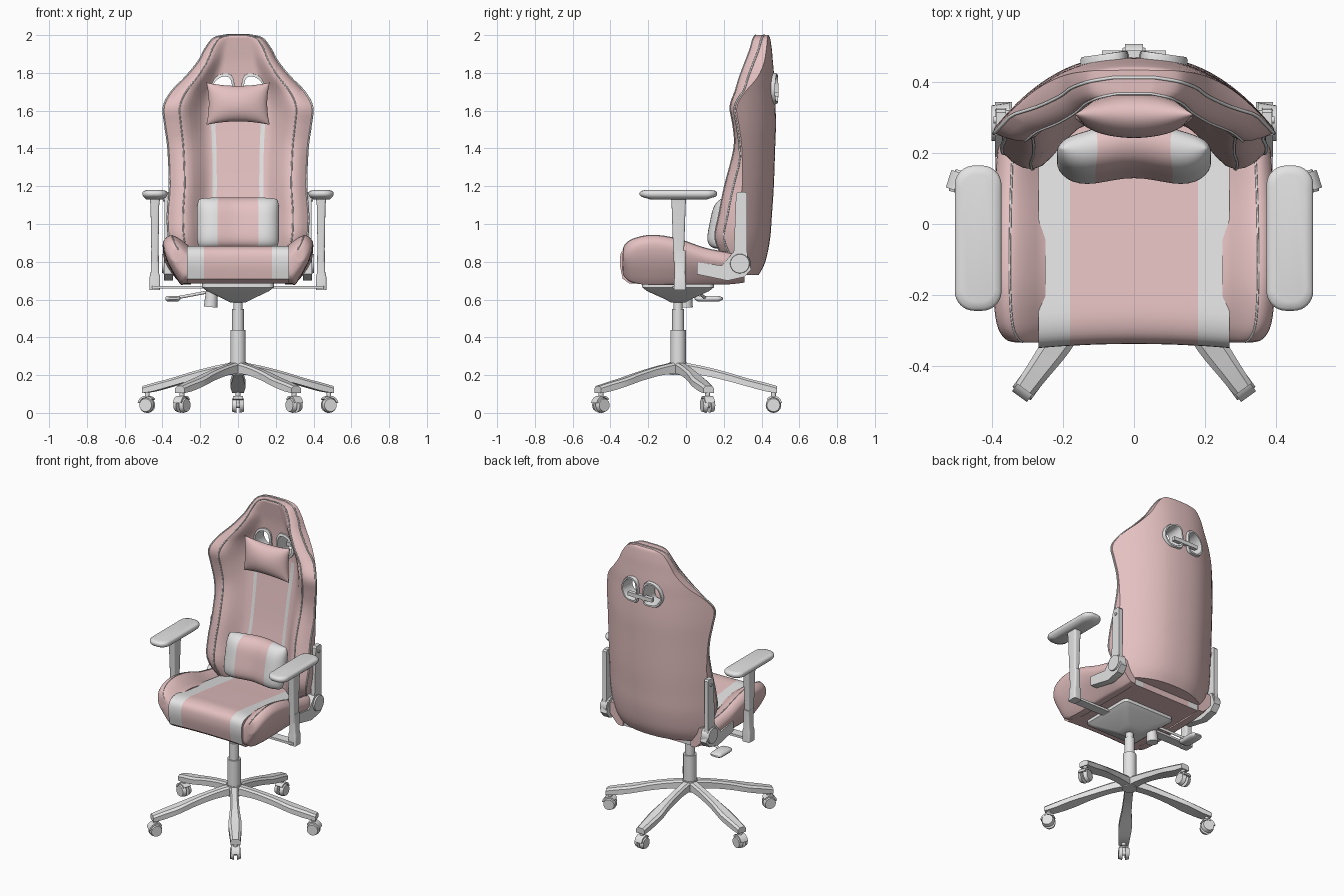
import bpy, bmesh, math
from math import sin, cos, pi, radians
from mathutils import Vector, Matrix

if "Cube" in bpy.data.objects:
    bpy.data.objects.remove(bpy.data.objects["Cube"])

def material(name, rgb):
    m = bpy.data.materials.new(name)
    m.diffuse_color = (*rgb, 1)
    m.use_nodes = True
    m.node_tree.nodes["Principled BSDF"].inputs["Base Color"].default_value = m.diffuse_color
    return m

PINK = material("pink_leather", (0.78, 0.53, 0.53))
GREY = material("light_grey", (0.77, 0.77, 0.77))

def finish(me, angle=35, rule=None):
    bm = bmesh.new()
    bm.from_mesh(me)
    bmesh.ops.recalc_face_normals(bm, faces=bm.faces)
    for f in bm.faces:
        f.smooth = True
        if rule:
            f.material_index = rule(f.calc_center_median(), f.normal)
    for e in bm.edges:
        e.smooth = e.calc_face_angle(0) < radians(angle)
    bm.to_mesh(me)
    bm.free()

def build(name, verts, faces, mats, rule=None, angle=35):
    me = bpy.data.meshes.new(name)
    me.from_pydata([tuple(v) for v in verts], [], faces)
    for m in mats:
        me.materials.append(m)
    finish(me, angle, rule)
    ob = bpy.data.objects.new(name, me)
    bpy.context.collection.objects.link(ob)
    return ob

def loft(name, rings, mats, rule=None, angle=35, closed=False):
    n, k = len(rings[0]), len(rings)
    verts = [p for r in rings for p in r]
    faces = [(i * n + j, i * n + (j + 1) % n, (i + 1) % k * n + (j + 1) % n, (i + 1) % k * n + j)
             for i in range(k if closed else k - 1) for j in range(n)]
    if not closed:
        faces += [tuple(range(n)), tuple(range((k - 1) * n, k * n))]
    return build(name, verts, faces, mats, rule, angle)

def smooth(rows, sub=4, loop=False):
    """Catmull-Rom through rows of numbers."""
    out, n = [], len(rows)
    for i in range(n if loop else n - 1):
        g = lambda j: rows[j % n] if loop else rows[max(0, min(n - 1, j))]
        a, b, c, d = g(i - 1), g(i), g(i + 1), g(i + 2)
        for s in range(sub):
            t = s / sub
            out.append([0.5 * (2 * q + (r - p) * t + (2 * p - 5 * q + 4 * r - u) * t * t
                               + (3 * q - p - 3 * r + u) * t ** 3) for p, q, r, u in zip(a, b, c, d)])
    return out if loop else out + [list(rows[-1])]

def rod(name, a, b, ra, rb=None, n=24):
    a, b = Vector(a), Vector(b)
    q = (b - a).to_track_quat('Z', 'Y')
    ring = lambda c, r: [c + q @ Vector((r * cos(2 * pi * i / n), r * sin(2 * pi * i / n), 0)) for i in range(n)]
    return loft(name, [ring(a, ra), ring(b, ra if rb is None else rb)], [GREY])

def rrect(cx, cy, z, hx, hy, r, n=5):
    return [(cx + sx * (hx - r) + r * cos(a0 + pi / 2 * i / n), cy + sy * (hy - r) + r * sin(a0 + pi / 2 * i / n), z)
            for sx, sy, a0 in ((1, 1, 0), (-1, 1, pi / 2), (-1, -1, pi), (1, -1, 1.5 * pi)) for i in range(n + 1)]

def piping(name, pts, r=0.005):
    cu = bpy.data.curves.new(name, 'CURVE')
    cu.dimensions, cu.bevel_depth, cu.bevel_resolution = '3D', r, 1
    sp = cu.splines.new('POLY')
    sp.points.add(len(pts) - 1)
    for p, c in zip(sp.points, pts):
        p.co = (*c, 1)
    cu.materials.append(GREY)
    bpy.context.collection.objects.link(bpy.data.objects.new(name, cu))

Y0 = -0.042   # column position

# --- star base with casters
for i in range(5):
    a = radians(90 + 72 * i)
    M = Matrix.Translation((0, Y0, 0)) @ Matrix.Rotation(a, 4, 'Z')
    rows = smooth([(0, .028, .272, .21), (.12, .026, .25, .2), (.25, .03, .218, .172),
                   (.36, .04, .185, .142), (.46, .034, .16, .115), (.525, .03, .142, .105)], 3)
    rings = [[M @ Vector(p) for p in ((r, -w, b), (r, w, b), (r, w, t - .012), (r, w * .6, t),
                                      (r, -w * .6, t), (r, -w, t - .012))] for r, w, t, b in rows]
    loft("base_leg", rings, [GREY])
    P = lambda x, y, z: M @ Vector((x, y, z))
    rod("caster_stem", P(.505, 0, .05), P(.505, 0, .13), .013)
    rod("caster_axle", P(.505, -.02, .042), P(.505, .02, .042), .015)
    for s in (-1, 1):
        rod("caster_wheel", P(.505, s * .009, .041), P(.505, s * .032, .041), .041, .034)
    loft("caster_hood", [[P(.505 + r * cos(t), y, .045 + r * sin(t)) for r, ts in ((.046, range(7)), (.036, range(6, -1, -1)))
                          for t in [radians(10 + 22 * k) for k in ts]] for y in (-.026, .026)], [GREY])

# --- gas column and tilt mechanism
for z0, z1, r in ((.2, .27, .045), (.24, .44, .041), (.44, .55, .031), (.55, .62, .024)):
    rod("gas_column", (0, Y0, z0), (0, Y0, z1), r)
loft("mechanism_pan", [rrect(0, Y0, z, hx, hy, r) for z, hx, hy, r in
     ((.585, .04, .04, .02), (.6, .07, .065, .02), (.645, .165, .165, .03), (.665, .19, .19, .03), (.685, .19, .19, .03))], [GREY])
rod("tension_knob", (-.145, .0, .56), (-.135, .0, .68), .036, .03)
rod("tilt_lever", (-.08, .04, .655), (-.32, .1, .61), .008)
loft("lever_paddle", [[(x - .345, y + .12, z) for x, y, z in rrect(0, 0, zz, .04 * s, .075 * s, .03 * s)]
                      for zz, s in ((.59, .75), (.6, 1), (.61, 1), (.62, .75))], [GREY], angle=60)

# --- armrests
loft("armrest_crossbar", [rrect(0, Y0, z, .455, .03, .01) for z in (.658, .673)], [GREY])
for s in (-1, 1):
    x = s * .44
    loft("armrest_sleeve", [rrect(x, Y0 + .01, z, hx, hy, .01) for z, hx, hy in
         ((.65, .028, .032), (.72, .028, .03), (.74, .022, .028), (.86, .02, .03))], [GREY])
    loft("armrest_post", [rrect(x, Y0 + .003, z, hx, hy, .01) for z, hx, hy in
         ((.8, .018, .027), (1.1, .023, .037), (1.14, .028, .04))], [GREY])
    loft("armrest_pad", [rrect(x, -.04, z, hx, hy, r, 8) for z, hx, hy, r in
         ((1.13, .045, .15, .03), (1.145, .062, .198, .05), (1.155, .066, .205, .055),
          (1.167, .066, .205, .055), (1.175, .06, .198, .05), (1.179, .045, .18, .04))], [GREY], angle=60)

# --- seat cushion with grey stripes
prof = [(.30, .69), (-.30, .685)] + smooth([(-.335, .71), (-.35, .79), (-.34, .855), (-.29, .882),
        (-.2, .878), (0, .855), (.2, .83), (.30, .82)])
loft("seat_cushion", [[(x, y + .012 * (1 - (x / .27) ** 2) * (y < -.2), z) for y, z in prof]
     for x in (-.27, -.22, -.18, -.1, 0, .1, .18, .22, .27)], [PINK, GREY],
     lambda c, n: int(.18 < abs(c.x) < .268 and n.z > -.5))

# --- seat side bolsters: (y, top, bottom, outer x)
brows = smooth([(-.335, .845, .755, .33), (-.325, .885, .72, .365), (-.28, .92, .69, .39), (-.18, .94, .68, .4),
                (-.05, .922, .68, .4), (.1, .872, .68, .395), (.22, .848, .68, .385), (.31, .83, .69, .36)])
for s in (-1, 1):
    rings = []
    for y, h, b, o in brows:
        k = (o - .25) / .15
        m = (h + b) / 2
        sec = [(.0, b), (.0, h - .06)] + smooth([(.015, h - .052), (.06, h - .018), (.1, h), (.13, h - .012),
               (.148, h - .05), (.125, m - .01), (.06, b + .008), (.04, b)], 3)
        rings.append([(s * (.25 + dx * k), y, z) for dx, z in sec])
    loft("seat_bolster", rings, [PINK], angle=50)
    piping("seat_piping", [(s * (.25 + .1 * (o - .25) / .15), y, h) for y, h, b, o in brows[2:]], .003)

# --- backrest shell: (z, half width, back y, centre front y, wing front y)
rows = smooth([(.73, .27, .385, .29, .26), (.80, .325, .42, .285, .21), (.92, .365, .445, .28, .155),
               (1.05, .373, .455, .29, .175), (1.2, .362, .465, .32, .205), (1.4, .37, .472, .355, .255),
               (1.52, .386, .476, .375, .25), (1.62, .394, .474, .385, .234), (1.70, .352, .47, .387, .26),
               (1.78, .275, .467, .385, .285), (1.86, .21, .46, .38, .315), (1.92, .178, .455, .372, .338),
               (1.97, .143, .448, .365, .352), (1.99, .112, .443, .363, .36), (2.0, .06, .435, .368, .368)], 4)
back_y = lambda x, yb: yb - .2 * (abs(x) / .39) ** 2.4

def front_y(f, w, yb, yc, yf):
    f = abs(f)
    if f > .78:
        ye = min(yf + .045, back_y(w, yb) - .012)
        return yf + (ye - yf) * ((f - .78) / .22) ** 2
    t = max(0, (f - .36) / .42)
    return yc + (yf - yc) * t * t * (3 - 2 * t)

half = [.1, .2, .31, .37, .44, .5, .57, .64, .71, .78, .85, .92, 1]
F = [-f for f in reversed(half)] + [0] + half
rings = [[(f * w, front_y(f, w, yb, yc, yf), z) for f in F] +
         [(f * w, back_y(f * w, yb), z) for f in reversed(F)] for z, w, yb, yc, yf in rows]
shell = loft("backrest", rings, [PINK, GREY])

# --- pass-through holes cut in the backrest, with grey rims
hole = smooth([(.03, 1.66), (.028, 1.75), (.05, 1.785), (.095, 1.782), (.13, 1.75), (.142, 1.70), (.115, 1.655), (.07, 1.645)], 4, True)
for s in (-1, 1):
    cut = loft("hole_cutter", [[(s * x, y, z) for x, z in hole] for y in (.2, .6)], [PINK])
    cut.hide_render = True
    mod = shell.modifiers.new("hole", 'BOOLEAN')
    mod.operation, mod.solver, mod.object = 'DIFFERENCE', 'EXACT', cut
    bpy.context.view_layer.objects.active = shell
    bpy.ops.object.modifier_apply(modifier=mod.name)
    bpy.data.objects.remove(cut)
    def outline(k, y):
        return [(s * (.083 + (x - .083) * k), y - .15 * (x - .03) if y > .42 else y, 1.715 + (z - 1.715) * k) for x, z in hole]
    loft("hole_rim", [outline(.9, .372), outline(1.13, .376), outline(1.16, .478), outline(1.1, .488), outline(.95, .488), outline(.9, .478)],
         [GREY], closed=True)
loft("rim_strap", [[(x, y, z) for y, z in ((.465, 1.675), (.49, 1.675), (.49, 1.7), (.465, 1.7))] for x in (-.09, .09)], [GREY])

# grey stripes on the centre panel
def stripe(c, n):
    w = min(rows, key=lambda r: abs(r[0] - c.z))[1]
    return int(n.y < -.3 and .31 < abs(c.x) / w < .37 and c.z < 1.63)
finish(shell.data, 35, stripe)

# --- piping along the backrest edge and wing ridge
for f, r in ((1, .005), (.78, .004)):
    pts = [(f * w, front_y(f, w, yb, yc, yf), z) for z, w, yb, yc, yf in rows[4:]]
    piping("backrest_piping", pts + [(-x, y, z) for x, y, z in reversed(pts)], r)

# --- pillows: soft pads with pinched or rounded corners
def pillow(name, c, w, h, t, pinch, rnd, p, tilt, bend, white):
    n = 24
    verts, faces = [], []
    for side in (-1, 1):
        base = len(verts)
        for i in range(n + 1):
            for j in range(n + 1):
                u, v = -cos(pi * i / n), -cos(pi * j / n)
                x = w * u * (1 - pinch * .5 * (1 - v * v) - rnd * v ** 6)
                z = h * v * (1 - pinch * (1 - u * u) - rnd * u ** 6)
                d = t * max(0, (1 - abs(u) ** p) * (1 - abs(v) ** p)) ** .5
                verts.append((c[0] + x, c[1] + side * d + tilt * z + bend * cos(u * pi * 1.25), c[2] + z))
        faces += [(base + i * (n + 1) + j, base + i * (n + 1) + j + 1, base + (i + 1) * (n + 1) + j + 1, base + (i + 1) * (n + 1) + j)
                  for i in range(n) for j in range(n)]
    ob = build(name, verts, faces, [PINK, GREY])
    bm = bmesh.new()
    bm.from_mesh(ob.data)
    bmesh.ops.remove_doubles(bm, verts=bm.verts, dist=1e-5)
    bm.to_mesh(ob.data)
    bm.free()
    finish(ob.data, 60, lambda q, nn: int(abs(q.x) > white))

pillow("head_pillow", (0, .305, 1.637), .168, .112, .062, .16, 0, 2, .05, 0, 9)
pillow("lumbar_pillow", (0, .197, 1.005), .218, .135, .068, 0, .06, 4, .2, .012, .105)

# --- recliner hinges at each side
def plate(name, s, x0, x1, pts):
    loft(name, [[(s * x, y, z) for y, z in pts] for x in (x0, x1)], [GREY])

for s in (-1, 1):
    plate("hinge_arm", s, .345, .392, [(.058, .797), (.19, .78), (.25, .85), (.32, .84), (.345, .76), (.31, .72), (.22, .70), (.058, .734)])
    plate("hinge_bar", s, .362, .39, [(.265, 1.16), (.275, 1.17), (.315, 1.17), (.323, 1.16), (.323, .86), (.33, .80), (.25, .80), (.255, .9)])
    rod("hinge_disk", (s * .35, .285, .79), (s * .402, .285, .79), .058, .05)
    rod("hinge_bolt", (s * .36, .294, 1.13), (s * .396, .294, 1.13), .01)
rod("hinge_axle", (-.36, .285, .77), (.36, .285, .77), .012)
